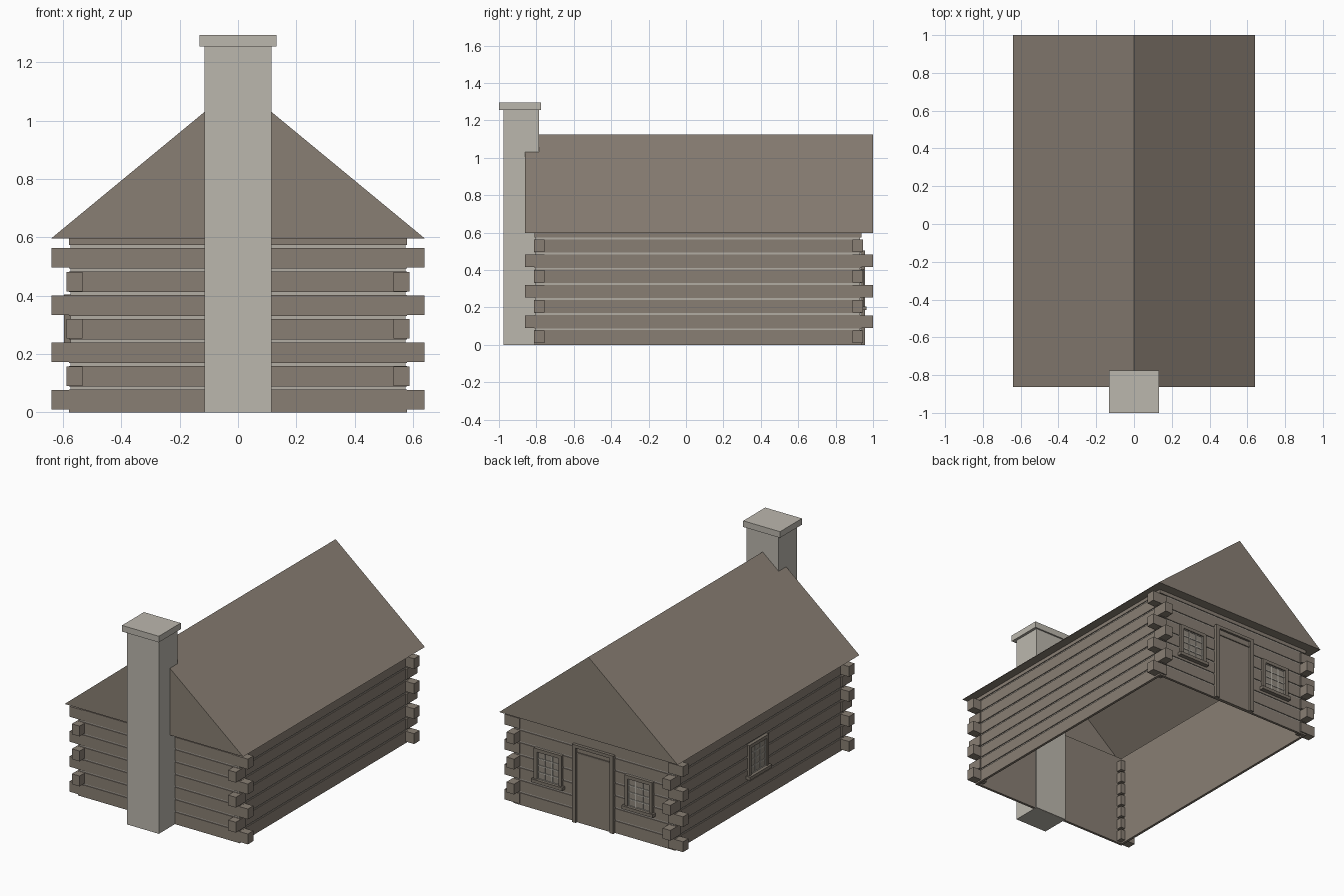
import bpy
import bmesh

default = bpy.data.objects.get("Cube")
if default:
    bpy.data.objects.remove(default)


def material(name, r, g, b):
    m = bpy.data.materials.new(name)
    m.use_nodes = True
    m.diffuse_color = (r, g, b, 1)
    m.node_tree.nodes["Principled BSDF"].inputs["Base Color"].default_value = (r, g, b, 1)
    return m


wood = material("weathered_wood", 0.25, 0.212, 0.173)
trim = material("window_trim", 0.21, 0.18, 0.147)
stone = material("pale_stone", 0.50, 0.475, 0.42)
chink = material("chinking", 0.45, 0.42, 0.37)
glass = material("window_glass", 0.28, 0.25, 0.21)


def boxes(name, mat, spans):
    """One object made of boxes; each span is (x range, y range, z range)."""
    bm = bmesh.new()
    for span in spans:
        span = [sorted(s) for s in span]
        verts = bmesh.ops.create_cube(bm, size=1)["verts"]
        for v in verts:
            v.co = [(a + b) / 2 + c * (b - a) for (a, b), c in zip(span, v.co)]
    bmesh.ops.recalc_face_normals(bm, faces=bm.faces[:])
    return finish(name, mat, bm)


def finish(name, mat, bm):
    mesh = bpy.data.meshes.new(name)
    bm.to_mesh(mesh)
    bm.free()
    mesh.materials.append(mat)
    obj = bpy.data.objects.new(name, mesh)
    bpy.context.collection.objects.link(obj)
    return obj


# Main dimensions
HX, FRONT, BACK = 0.58, -0.81, 0.937
EAVE, RIDGE, ROOF_X, ROOF_F, ROOF_B = 0.597, 1.125, 0.64, -0.862, 1.0
PITCH, COURSES = 0.081, 7


def ring(outer, inner, z):
    """Four wall slabs between two insets measured from the outer wall face."""
    spans = []
    for s in (-1, 1):
        spans.append(((s * (HX - outer), s * (HX - inner)),
                      (FRONT + outer, BACK - outer), z))
    spans.append(((-HX + outer, HX - outer), (FRONT + outer, FRONT + inner), z))
    spans.append(((-HX + outer, HX - outer), (BACK - inner, BACK - outer), z))
    return spans


# Walls: inner lining, chinking and log courses
boxes("wall_lining", wood, ring(0.012, 0.016, (0, EAVE)))
boxes("wall_chinking", chink, ring(0.006, 0.012, (0.004, EAVE)))
logs = []
for i in range(COURSES + 1):
    low = max(0, PITCH * i + 0.007)
    if i == 0:
        low = 0
    logs += ring(0, 0.012, (low, min(EAVE, PITCH * (i + 1) - 0.003)))
boxes("wall_logs", wood, logs)

# Crossing log ends at the four corners
ends = []
for i in range(COURSES):
    z = (PITCH * i + 0.01, PITCH * i + 0.077)
    long_x = i % 2 == 0
    for s in (-1, 1):
        x = (s * 0.533, s * (ROOF_X if long_x else 0.588))
        ends.append((x, (-0.757, -0.813 if long_x else ROOF_F), z))
        ends.append((x, (0.89, 0.945 if long_x else ROOF_B), z))
boxes("corner_log_ends", wood, ends)

# Roof shell with closed gables, open to the room below
bm = bmesh.new()
f, b = [[bm.verts.new((x, y, z)) for x, z in
         ((-ROOF_X, EAVE), (ROOF_X, EAVE), (0, RIDGE))] for y in (ROOF_F, ROOF_B)]
for face in (f, b[::-1], (f[1], b[1], b[2], f[2]), (b[0], f[0], f[2], b[2])):
    bm.faces.new(face)
finish("roof", wood, bm)

# Soffit under the overhang
zs = (EAVE, EAVE + 0.003)
boxes("soffit", wood,
      [((s * 0.567, s * (ROOF_X - 0.004)), (ROOF_F, ROOF_B), zs) for s in (-1, 1)]
      + [((-0.567, 0.567), y, zs) for y in ((ROOF_F, FRONT + 0.014), (BACK - 0.014, ROOF_B))])

# Chimney
boxes("chimney", stone, [((-0.115, 0.115), (-0.975, -0.785), (0, 1.256))])
boxes("chimney_cap", stone, [((-0.132, 0.132), (-1.0, -0.775), (1.255, 1.295))])


# Openings are laid out as (along wall, outward, height)
def on_back(u, d, z):
    return (u, (BACK + d[0], BACK + d[1]), z)


def on_right_side(u, d, z):
    return ((-HX - d[0], -HX - d[1]), u, z)


def window(name, place, c):
    w, t, z0, z1 = 0.1, 0.022, 0.2, 0.405
    d = (-0.005, 0.016)
    frame = [place((c - w, c + w), d, (z1 - t, z1)),
             place((c - w - 0.012, c + w + 0.012), (-0.005, 0.028), (z0 - 0.015, z0 + 0.006))]
    for s in (-1, 1):
        frame.append(place((c + s * w, c + s * (w - t)), d, (z0, z1)))
    boxes(name + "_frame", trim, frame)
    a, low, high = w - t, z0 + 0.006, z1 - t
    boxes(name + "_glass", glass, [place((c - a, c + a), (-0.003, 0.004), (low, high))])
    bars = []
    for i in range(4):
        u = c - a + 2 * a * i / 3
        bars.append(place((u - 0.003, u + 0.003), (0, 0.008), (low, high)))
    for i in range(5):
        z = low + (high - low) * i / 4
        bars.append(place((c - a, c + a), (0, 0.008), (z - 0.003, z + 0.003)))
    boxes(name + "_bars", stone, bars)


window("back_left_window", on_back, 0.325)
window("back_right_window", on_back, -0.325)
window("side_window", on_right_side, 0.1)

# Door with posts, lintel and inner rail
boxes("door", wood, [on_back((-0.13, 0.13), (-0.003, 0.006), (0, 0.5))])
surround = [on_back((-0.148, 0.148), (-0.005, 0.02), (0.485, 0.505)),
            on_back((-0.125, 0.125), (0, 0.012), (0.445, 0.455))]
for s in (-1, 1):
    surround.append(on_back((s * 0.122, s * 0.148), (-0.005, 0.02), (0, 0.505)))
boxes("door_frame", trim, surround)
